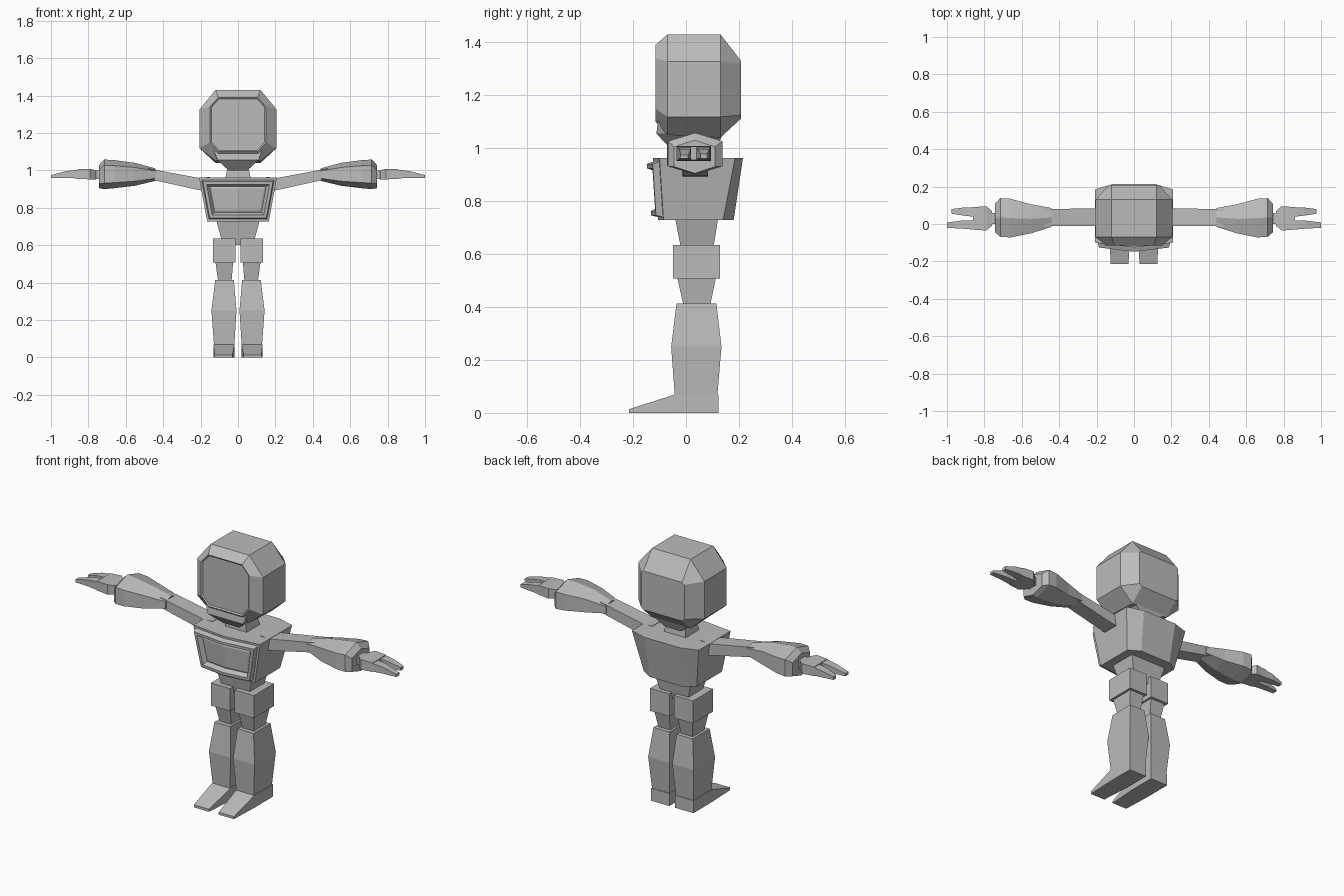
import bpy, bmesh

grey = bpy.data.materials.new("plain grey")
grey.diffuse_color = (0.5, 0.5, 0.5, 1)


def loft(name, rings, mirror=False, edit=None):
    """Skin a list of equal-length point rings and cap both ends."""
    bm = bmesh.new()
    loops = [[bm.verts.new(p) for p in ring] for ring in rings]
    n = len(loops[0])
    for a, b in zip(loops, loops[1:]):
        for i in range(n):
            j = (i + 1) % n
            bm.faces.new((a[i], a[j], b[j], b[i]))
    bm.faces.new(loops[0])
    bm.faces.new(loops[-1])
    bmesh.ops.recalc_face_normals(bm, faces=bm.faces)
    if edit:
        edit(bm)
    mesh = bpy.data.meshes.new(name)
    bm.to_mesh(mesh)
    bm.free()
    mesh.materials.append(grey)
    ob = bpy.data.objects.new(name, mesh)
    bpy.context.collection.objects.link(ob)
    if mirror:
        ob.modifiers.new("Mirror", 'MIRROR').use_mirror_merge = False
    return ob


def rect(z, x0, x1, y0, y1):
    return [(x0, y0, z), (x1, y0, z), (x1, y1, z), (x0, y1, z)]


def slab(x, y0, y1, z0, z1):
    return [(x, y0, z0), (x, y1, z0), (x, y1, z1), (x, y0, z1)]


def octagon(y, hx, z0, z1, fx, s0, s1):
    """Upright octagon: half width, bottom, top, flat half width, side span."""
    return [(-fx, y, z0), (fx, y, z0), (hx, y, s0), (hx, y, s1),
            (fx, y, z1), (-fx, y, z1), (-hx, y, s1), (-hx, y, s0)]


def hexagon(x, y0, y1, z0, z1, k=0.2):
    """Forearm section with a ridge above and below."""
    c, h = (y0 + y1) / 2, z1 - z0
    return [(x, c, z0), (x, y1, z0 + k * h), (x, y1, z1 - k * h),
            (x, c, z1), (x, y0, z1 - k * h), (x, y0, z0 + k * h)]


# Helmet with recessed face plate
def face_plate(bm):
    front = [f for f in bm.faces if f.normal.y < -0.95]
    bmesh.ops.inset_region(bm, faces=front, thickness=0.008, depth=-0.006)


loft("helmet", [
    octagon(-0.115, 0.15, 1.10, 1.39, 0.105, 1.15, 1.34),
    octagon(-0.07, 0.205, 1.05, 1.43, 0.12, 1.118, 1.328),
    octagon(0.13, 0.205, 1.04, 1.43, 0.12, 1.118, 1.328),
    octagon(0.208, 0.135, 1.112, 1.33, 0.12, 1.125, 1.32)], edit=face_plate)
loft("jaw", [rect(1.11, -0.13, 0.13, -0.105, 0.17),
             rect(1.055, -0.11, 0.11, -0.112, 0.14),
             rect(1.0, -0.05, 0.05, -0.06, 0.115)])
loft("neck", [rect(0.95, -0.07, 0.07, -0.02, 0.1),
              rect(1.02, -0.055, 0.055, -0.015, 0.09)])


# Chest with pointed front and a framed panel
def chest_ring(z, hx, y_mid, y_front, y_side, y_back, hb):
    return [(0, y_mid, z), (hx, y_front, z), (hx, y_side, z), (hb, y_back, z),
            (-hb, y_back, z), (-hx, y_side, z), (-hx, y_front, z)]


def chest_panel(bm):
    front = [f for f in bm.faces if f.normal.y < -0.7]
    for thick, depth in ((0.012, 0), (0.008, 0.025), (0.016, 0), (0.012, -0.025), (0.01, 0.004)):
        bmesh.ops.inset_region(bm, faces=front, thickness=thick, depth=depth,
                               use_even_offset=True)


loft("chest", [chest_ring(0.728, 0.165, -0.105, -0.085, 0.14, 0.18, 0.10),
               chest_ring(0.962, 0.208, -0.125, -0.1, 0.185, 0.215, 0.11)],
     edit=chest_panel)
loft("waist", [rect(0.6, -0.08, 0.08, -0.015, 0.1),
               rect(0.74, -0.118, 0.118, -0.042, 0.122)])

# Legs
loft("hip_block", [rect(0.508, 0.014, 0.134, -0.05, 0.128),
                   rect(0.635, 0.014, 0.134, -0.05, 0.128)], True)
loft("thigh", [rect(0.40, 0.035, 0.105, -0.008, 0.09),
               rect(0.52, 0.025, 0.122, -0.035, 0.115)], True)
loft("shin", [rect(0.06, 0.02, 0.128, -0.042, 0.118),
              rect(0.25, 0.008, 0.142, -0.056, 0.134),
              rect(0.413, 0.022, 0.122, -0.036, 0.115)], True)
loft("foot", [[(0.03, -0.215, 0), (0.125, -0.215, 0), (0.125, -0.215, 0.014), (0.03, -0.215, 0.014)],
              [(0.018, -0.04, 0), (0.132, -0.04, 0), (0.132, -0.04, 0.07), (0.018, -0.04, 0.07)],
              [(0.018, 0.122, 0), (0.132, 0.122, 0), (0.132, 0.122, 0.07), (0.018, 0.122, 0.07)]], True)

# Arms
loft("upper_arm", [slab(0.15, -0.015, 0.085, 0.89, 0.965),
                   slab(0.21, -0.012, 0.083, 0.895, 0.96),
                   slab(0.48, -0.01, 0.08, 0.955, 1.01)], True)
loft("forearm", [hexagon(0.44, -0.015, 0.085, 0.945, 1.01),
                 hexagon(0.55, -0.05, 0.105, 0.918, 1.04),
                 hexagon(0.66, -0.072, 0.135, 0.905, 1.055),
                 hexagon(0.715, -0.068, 0.138, 0.9, 1.058),
                 hexagon(0.742, -0.045, 0.11, 0.905, 1.03)], True)
loft("wrist", [slab(0.73, 0.0, 0.06, 0.955, 1.0),
               slab(0.79, 0.0, 0.06, 0.955, 1.0)], True)

# Hands: palm and two pointed fingers
loft("palm", [slab(0.76, -0.01, 0.07, 0.952, 1.0),
              slab(0.79, -0.035, 0.095, 0.952, 1.008),
              slab(0.86, -0.03, 0.09, 0.955, 1.006)], True)
loft("rear_finger", [slab(0.85, 0.038, 0.09, 0.957, 1.004),
                     slab(0.91, 0.045, 0.088, 0.96, 0.996),
                     slab(0.975, 0.055, 0.08, 0.96, 0.978)], True)
loft("front_finger", [slab(0.85, -0.03, 0.02, 0.957, 1.004),
                      slab(0.92, -0.025, 0.018, 0.96, 0.996),
                      slab(1.0, -0.02, 0.008, 0.96, 0.975)], True)
